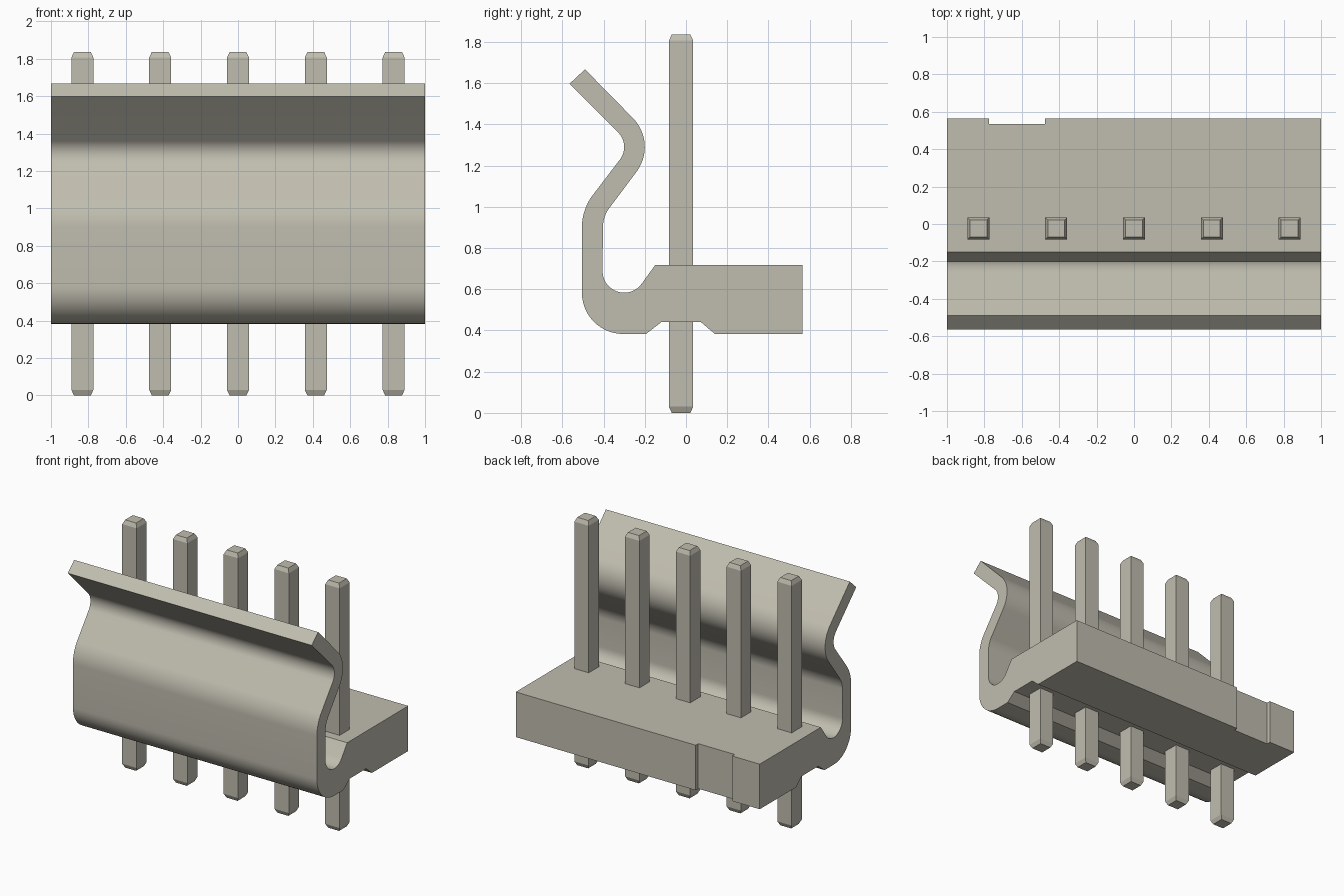
import bpy
import bmesh
from math import cos, sin, radians

cube = bpy.data.objects.get("Cube")
if cube:
    bpy.data.objects.remove(cube, do_unlink=True)

mat = bpy.data.materials.new("warm_grey_plastic")
mat.use_nodes = True
COLOUR = (0.53, 0.51, 0.43, 1)
mat.diffuse_color = COLOUR
mat.node_tree.nodes["Principled BSDF"].inputs["Base Color"].default_value = COLOUR


def make_object(name, bm):
    bmesh.ops.recalc_face_normals(bm, faces=bm.faces)
    mesh = bpy.data.meshes.new(name)
    bm.to_mesh(mesh)
    bm.free()
    mesh.materials.append(mat)
    obj = bpy.data.objects.new(name, mesh)
    bpy.context.collection.objects.link(obj)
    return obj


def box(bm, centre, size):
    verts = bmesh.ops.create_cube(bm, size=1)["verts"]
    bmesh.ops.scale(bm, vec=size, verts=verts)
    bmesh.ops.translate(bm, vec=centre, verts=verts)


def arc(cy, cz, r, start, end, steps=14):
    angles = [radians(start + (end - start) * i / steps) for i in range(steps + 1)]
    return [(cy + r * cos(a), cz + r * sin(a)) for a in angles]


# Side profile (y, z): base block with a curved spring latch at the front
profile = [(-0.49, 1.667), (-0.565, 1.597)]
profile += arc(-0.4, 1.29, 0.1, 45, -35)          # throat of the latch
profile += arc(-0.245, 0.9, 0.26, 145, 180)       # outer shoulder
profile += arc(-0.305, 0.583, 0.2, 180, 270)      # outer heel
profile += [(-0.194, 0.383), (-0.12, 0.44), (0.073, 0.44), (0.14, 0.383),
            (0.565, 0.383), (0.565, 0.717), (-0.15, 0.717)]
profile += arc(-0.3, 0.688, 0.105, -33, -180)     # inner gutter
profile += arc(-0.245, 0.9, 0.158, 180, 145)      # inner shoulder
profile += arc(-0.4, 1.29, 0.2, -35, 45)          # crest of the latch

bm = bmesh.new()
face = bm.faces.new([bm.verts.new((-1, y, z)) for y, z in profile])
ext = bmesh.ops.extrude_face_region(bm, geom=[face])
bmesh.ops.translate(bm, vec=(2, 0, 0),
                    verts=[g for g in ext["geom"] if isinstance(g, bmesh.types.BMVert)])
housing = make_object("housing", bm)

# Shallow notch in the back wall
bm = bmesh.new()
box(bm, (-0.625, 0.585, 0.55), (0.3, 0.1, 0.6))
cutter = make_object("notch_cutter", bm)
cutter.hide_render = True
cut = housing.modifiers.new("notch", 'BOOLEAN')
cut.operation = 'DIFFERENCE'
cut.solver = 'EXACT'
cut.object = cutter
bpy.ops.object.select_all(action='DESELECT')
housing.select_set(True)
bpy.context.view_layer.objects.active = housing
bpy.ops.object.modifier_apply(modifier=cut.name)
bpy.data.objects.remove(cutter, do_unlink=True)
bpy.ops.object.shade_smooth_by_angle(angle=radians(25))

# Square contact pins with tapered ends
HEIGHT, WIDTH, TAPER = 1.836, 0.118, 0.03
for i in range(5):
    bm = bmesh.new()
    box(bm, (0, 0, HEIGHT / 2), (WIDTH, WIDTH, HEIGHT - 2 * TAPER))
    for end in (-1, 1):
        cap = [f for f in bm.faces if f.normal.z * end > 0.9]
        ext = bmesh.ops.extrude_face_region(bm, geom=cap)
        tip = [g for g in ext["geom"] if isinstance(g, bmesh.types.BMVert)]
        bmesh.ops.delete(bm, geom=cap, context='FACES_ONLY')
        bmesh.ops.translate(bm, vec=(0, 0, end * TAPER), verts=tip)
        bmesh.ops.scale(bm, vec=(0.76, 0.76, 1), verts=tip)
        bm.normal_update()
    pin = make_object(f"pin_{i + 1}", bm)
    pin.location = ((i - 2) * 0.416, -0.024, 0)
